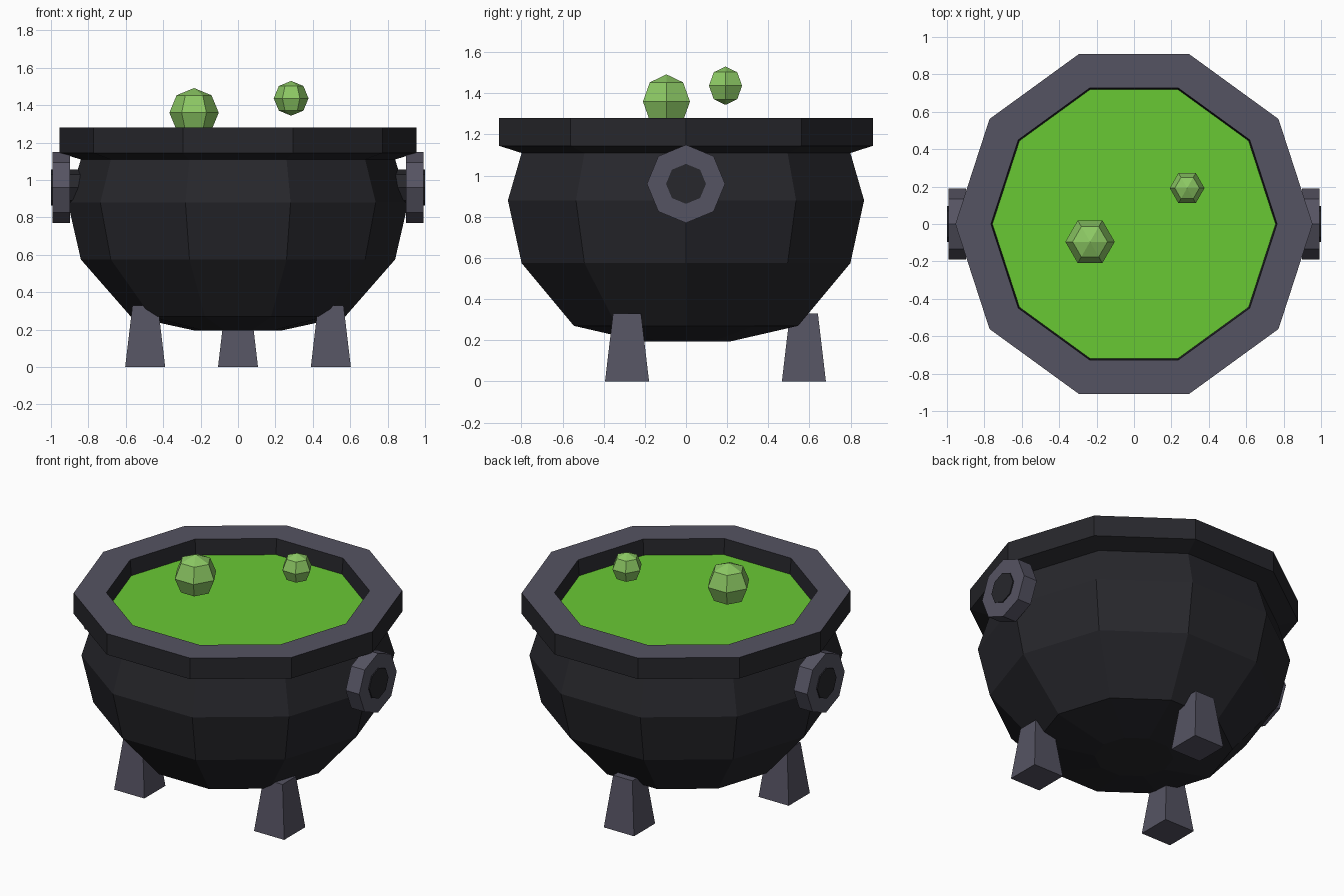
import bpy, bmesh, math
from mathutils import Matrix

if "Cube" in bpy.data.objects:
    bpy.data.objects.remove(bpy.data.objects["Cube"])


def material(name, rgb):
    m = bpy.data.materials.new(name)
    m.diffuse_color = (*rgb, 1)
    m.use_nodes = True
    m.node_tree.nodes["Principled BSDF"].inputs["Base Color"].default_value = m.diffuse_color
    return m


IRON = material("dark_iron", (0.020, 0.020, 0.025))
GREY = material("grey_metal", (0.091, 0.087, 0.122))
BREW = material("green_brew", (0.141, 0.584, 0.034))
BUBBLE = material("pale_green_bubble", (0.262, 0.578, 0.127))


def finish(name, bm, *mats):
    bmesh.ops.recalc_face_normals(bm, faces=bm.faces)
    mesh = bpy.data.meshes.new(name)
    bm.to_mesh(mesh)
    bm.free()
    for m in mats:
        mesh.materials.append(m)
    ob = bpy.data.objects.new(name, mesh)
    bpy.context.collection.objects.link(ob)
    return ob


def ring(bm, r, z, n):
    return [bm.verts.new((r * math.cos(2 * math.pi * i / n),
                          r * math.sin(2 * math.pi * i / n), z)) for i in range(n)]


def lathe(profile, n):
    """Stack n-sided rings along z and cap both ends."""
    bm = bmesh.new()
    rings = [ring(bm, r, z, n) for r, z in profile]
    for a, b in zip(rings, rings[1:]):
        for i in range(n):
            j = (i + 1) % n
            bm.faces.new((a[i], a[j], b[j], b[i]))
    bm.faces.new(rings[0])
    bm.faces.new(rings[-1])
    return bm


# Cauldron: outer bowl, overhanging rim, inner wall and hidden floor
bm = lathe([(0.23, 0.195), (0.573, 0.27), (0.84, 0.575), (0.91, 0.88), (0.84, 1.11),
            (0.955, 1.145), (0.955, 1.28), (0.765, 1.28), (0.755, 1.16)], 10)
for f in bm.faces:
    f.material_index = int(f.calc_center_median().z > 1.279)  # grey rim top
finish("cauldron", bm, IRON, GREY)

# Liquid surface
bm = bmesh.new()
bm.faces.new(ring(bm, 0.757, 1.18, 10))
finish("brew_surface", bm, BREW)

# Bubbles floating above the liquid
for name, r, pos in (("large_bubble", 0.132, (-0.235, -0.095, 1.36)),
                     ("small_bubble", 0.093, (0.284, 0.192, 1.437))):
    bm = bmesh.new()
    bmesh.ops.create_uvsphere(bm, u_segments=6, v_segments=4, radius=r)
    # put two corners of the hexagon on the x axis
    if not any(abs(v.co.y) < 1e-4 and v.co.x > 0.9 * r for v in bm.verts):
        bmesh.ops.rotate(bm, verts=bm.verts, matrix=Matrix.Rotation(math.pi / 6, 3, 'Z'))
    bmesh.ops.translate(bm, verts=bm.verts, vec=pos)
    finish(name, bm, BUBBLE)

# Three tapered square legs
for name, deg in (("back_leg", 90), ("front_left_leg", 210), ("front_right_leg", 330)):
    bm = bmesh.new()
    bmesh.ops.create_cube(bm, size=1)
    a = math.radians(deg)
    for v in bm.verts:
        w = 0.136 if v.co.z > 0 else 0.214
        v.co = (0.573 * math.cos(a) + v.co.x * w,
                0.573 * math.sin(a) + v.co.y * w,
                0.33 if v.co.z > 0 else 0)
    finish(name, bm, GREY)

# Octagonal side handles with dark centre plugs
for side, s in (("right", 1), ("left", -1)):
    for part, r, x0, x1, mat in (("handle", 0.19, 0.897, 0.993, GREY),
                                 ("handle_plug", 0.097, 0.80, 1.0, IRON)):
        bm = lathe([(r, x0), (r, x1)], 8)
        bm.transform(Matrix.Translation((0, 0, 0.96))
                     @ Matrix.Rotation(s * math.pi / 2, 4, 'Y'))
        finish(side + "_" + part, bm, mat)
